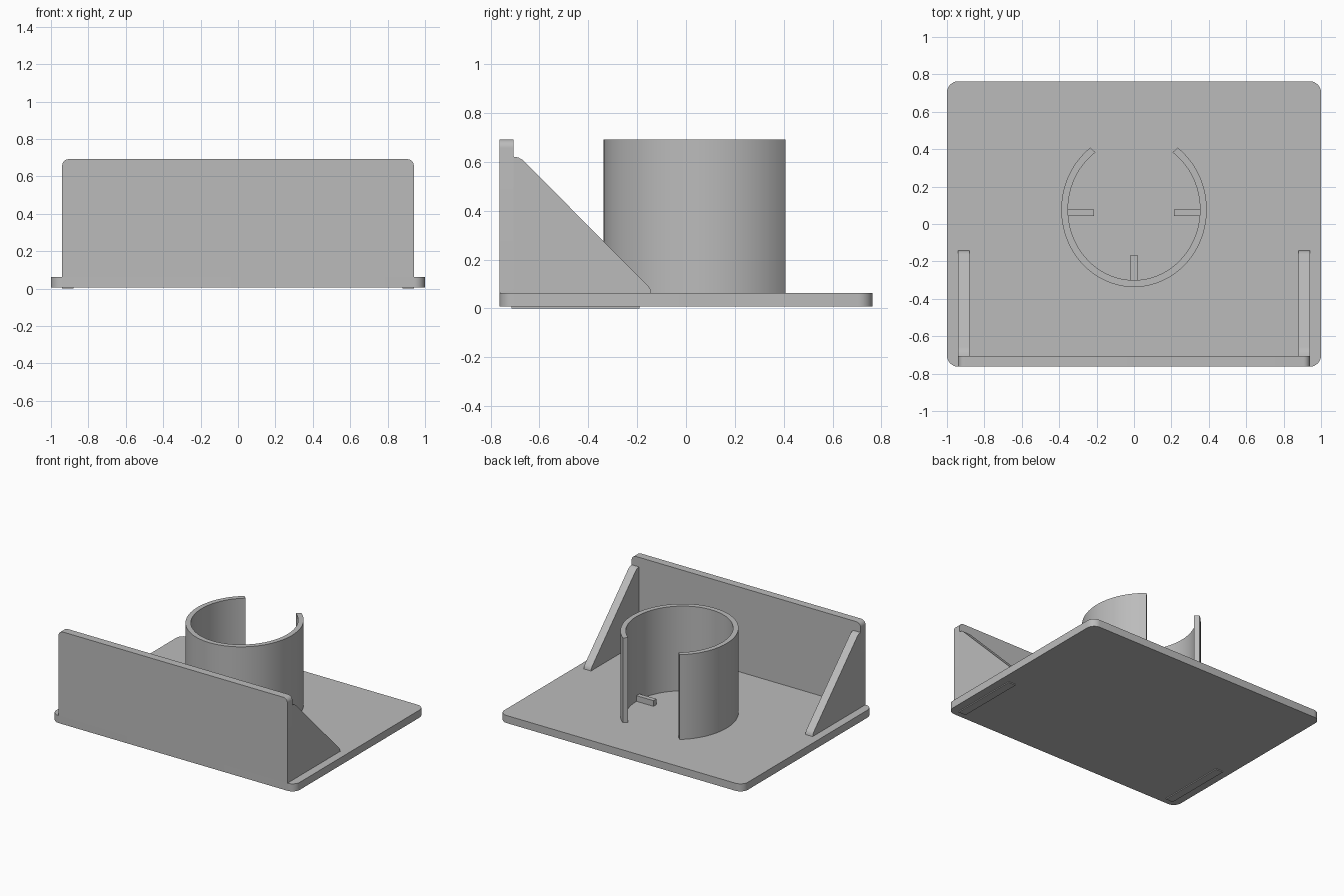
import bpy, bmesh, math
from mathutils import Vector

cube = bpy.data.objects.get("Cube")
if cube:
    bpy.data.objects.remove(cube, do_unlink=True)

grey = bpy.data.materials.new("plain grey")
grey.use_nodes = True
COLOUR = (0.5, 0.5, 0.5, 1)
grey.diffuse_color = COLOUR
grey.node_tree.nodes["Principled BSDF"].inputs["Base Color"].default_value = COLOUR

BASE_BOTTOM, BASE_TOP = 0.007, 0.063
FRONT, WALL_BACK = -0.763, -0.705
TOP = 0.692


def prism(name, outline, start, depth):
    """Extrude a closed 3D outline along a depth vector."""
    bm = bmesh.new()
    verts = [bm.verts.new(Vector(p) + Vector(start)) for p in outline]
    face = bm.faces.new(verts)
    moved = bmesh.ops.extrude_face_region(bm, geom=[face])["geom"]
    bmesh.ops.translate(bm, vec=depth, verts=[v for v in moved if isinstance(v, bmesh.types.BMVert)])
    bmesh.ops.recalc_face_normals(bm, faces=bm.faces)
    mesh = bpy.data.meshes.new(name)
    bm.to_mesh(mesh)
    bm.free()
    mesh.materials.append(grey)
    obj = bpy.data.objects.new(name, mesh)
    bpy.context.collection.objects.link(obj)
    bpy.ops.object.select_all(action='DESELECT')
    obj.select_set(True)
    bpy.context.view_layer.objects.active = obj
    bpy.ops.object.shade_smooth_by_angle(angle=math.radians(30))
    return obj


def arc(cx, cy, rx, ry, a, b, n):
    """Points on an elliptical arc from a to b degrees."""
    angles = [math.radians(a + (b - a) * i / n) for i in range(n + 1)]
    return [(cx + rx * math.cos(t), cy + ry * math.sin(t)) for t in angles]


def box(name, x0, x1, y0, y1, z0, z1):
    return prism(name, [(x0, y0, z0), (x1, y0, z0), (x1, y1, z0), (x0, y1, z0)],
                 (0, 0, 0), (0, 0, z1 - z0))


# Base plate with rounded corners
r = 0.06
plate = []
for i, (sx, sy) in enumerate([(1, 1), (-1, 1), (-1, -1), (1, -1)]):
    plate += arc(sx * (1 - r), sy * (-FRONT - r), r, r, 90 * i, 90 * i + 90, 8)
prism("base_plate", [(x, y, 0) for x, y in plate], (0, 0, BASE_BOTTOM),
      (0, 0, BASE_TOP - BASE_BOTTOM))

# Front wall with rounded top corners
w, r = 0.94, 0.035
wall = [(-w, BASE_TOP), (w, BASE_TOP)]
wall += arc(w - r, TOP - r, r, r, 0, 90, 8) + arc(r - w, TOP - r, r, r, 90, 180, 8)
prism("front_wall", [(x, 0, z) for x, z in wall], (0, FRONT, 0), (0, WALL_BACK - FRONT, 0))

# Triangular side braces, with softened ends, and the thin ridges below them
brace = [(WALL_BACK, BASE_TOP), (-0.143, BASE_TOP), (-0.146, 0.078), (-0.154, 0.091),
         (-0.165, 0.102), (-0.657, 0.596), (-0.670, 0.609), (-0.687, 0.618), (WALL_BACK, 0.621)]
for side, x in (("left", 0.88), ("right", -0.94)):
    prism(side + "_brace", [(0, y, z) for y, z in brace], (x, 0, 0), (0.06, 0, 0))
    box(side + "_ridge", x, x + 0.06, -0.715, -0.19, 0, BASE_BOTTOM)

# Open holder ring
cy = 0.077
ring = arc(0, cy, 0.389, 0.414, 126.9, 413.1, 72) + arc(0, cy, 0.353, 0.377, 414.3, 125.7, 72)
prism("holder_ring", [(x, y, 0) for x, y in ring], (0, 0, BASE_TOP), (0, 0, TOP - BASE_TOP))

# Small support ribs on the floor inside the ring
RIB_TOP = 0.105
box("left_rib", 0.213, 0.36, 0.043, 0.077, BASE_TOP, RIB_TOP)
box("right_rib", -0.36, -0.213, 0.043, 0.077, BASE_TOP, RIB_TOP)
box("front_rib", -0.018, 0.018, -0.31, -0.165, BASE_TOP, RIB_TOP)
